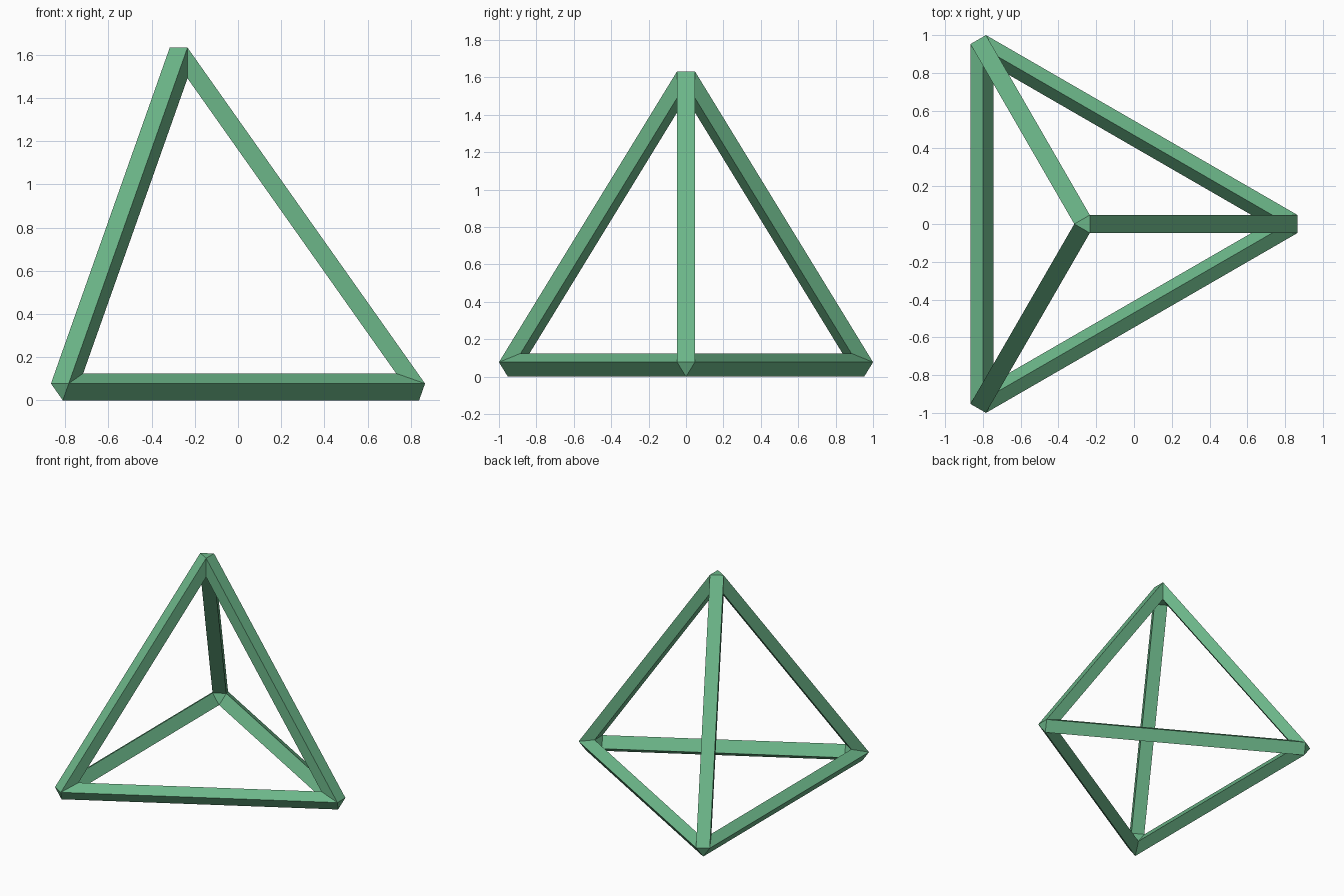
import bpy, bmesh
from math import sqrt
from itertools import combinations
from mathutils import Vector

if "Cube" in bpy.data.objects:
    bpy.data.objects.remove(bpy.data.objects["Cube"])

WIDTH = 0.095          # width of each strut's outer face
DEPTH = 0.082          # strut thickness towards the centre
SIDE = 2 - WIDTH       # side of each triangular opening's outer rim

# Corner directions of a regular tetrahedron, one base corner towards +x
a = sqrt(8) / 3
dirs = [Vector((0, 0, 1)), Vector((a, 0, -1 / 3)),
        Vector((-a / 2, a * sqrt(3) / 2, -1 / 3)),
        Vector((-a / 2, -a * sqrt(3) / 2, -1 / 3))]
radius = SIDE * sqrt(6) / 4
push = WIDTH / (2 * sqrt(2 / 3))

bm = bmesh.new()
outer, inner = {}, {}

# Rim points: face f lies opposite corner f, so its normal is -dirs[f]
for f in range(4):
    n = -dirs[f]
    for v in range(4):
        if v == f:
            continue
        p = dirs[v] * radius + n * push
        u = (dirs[v] - n * dirs[v].dot(n)).normalized()
        outer[f, v] = bm.verts.new(p)
        inner[f, v] = bm.verts.new(p - n * DEPTH / sqrt(3) - u * DEPTH * sqrt(8 / 3))

# Outer and inner faces of the six struts, plus their two side walls
for i, j in combinations(range(4), 2):
    f, g = [k for k in range(4) if k not in (i, j)]
    for ring in (outer, inner):
        bm.faces.new((ring[f, i], ring[f, j], ring[g, j], ring[g, i]))
    for k in (f, g):
        bm.faces.new((outer[k, i], outer[k, j], inner[k, j], inner[k, i]))

# Small triangular caps at the corners
for v in range(4):
    for ring in (outer, inner):
        bm.faces.new([ring[f, v] for f in range(4) if f != v])

bmesh.ops.recalc_face_normals(bm, faces=bm.faces)

# Stand on the ground and centre
for axis in range(3):
    vals = [p.co[axis] for p in bm.verts]
    shift = min(vals) if axis == 2 else (min(vals) + max(vals)) / 2
    for p in bm.verts:
        p.co[axis] -= shift

mesh = bpy.data.meshes.new("tetrahedron_frame")
bm.to_mesh(mesh)
bm.free()
frame = bpy.data.objects.new("tetrahedron_frame", mesh)
bpy.context.collection.objects.link(frame)

green = bpy.data.materials.new("green")
green.diffuse_color = (0.15, 0.47, 0.25, 1)
green.use_nodes = True
green.node_tree.nodes["Principled BSDF"].inputs["Base Color"].default_value = green.diffuse_color
mesh.materials.append(green)
